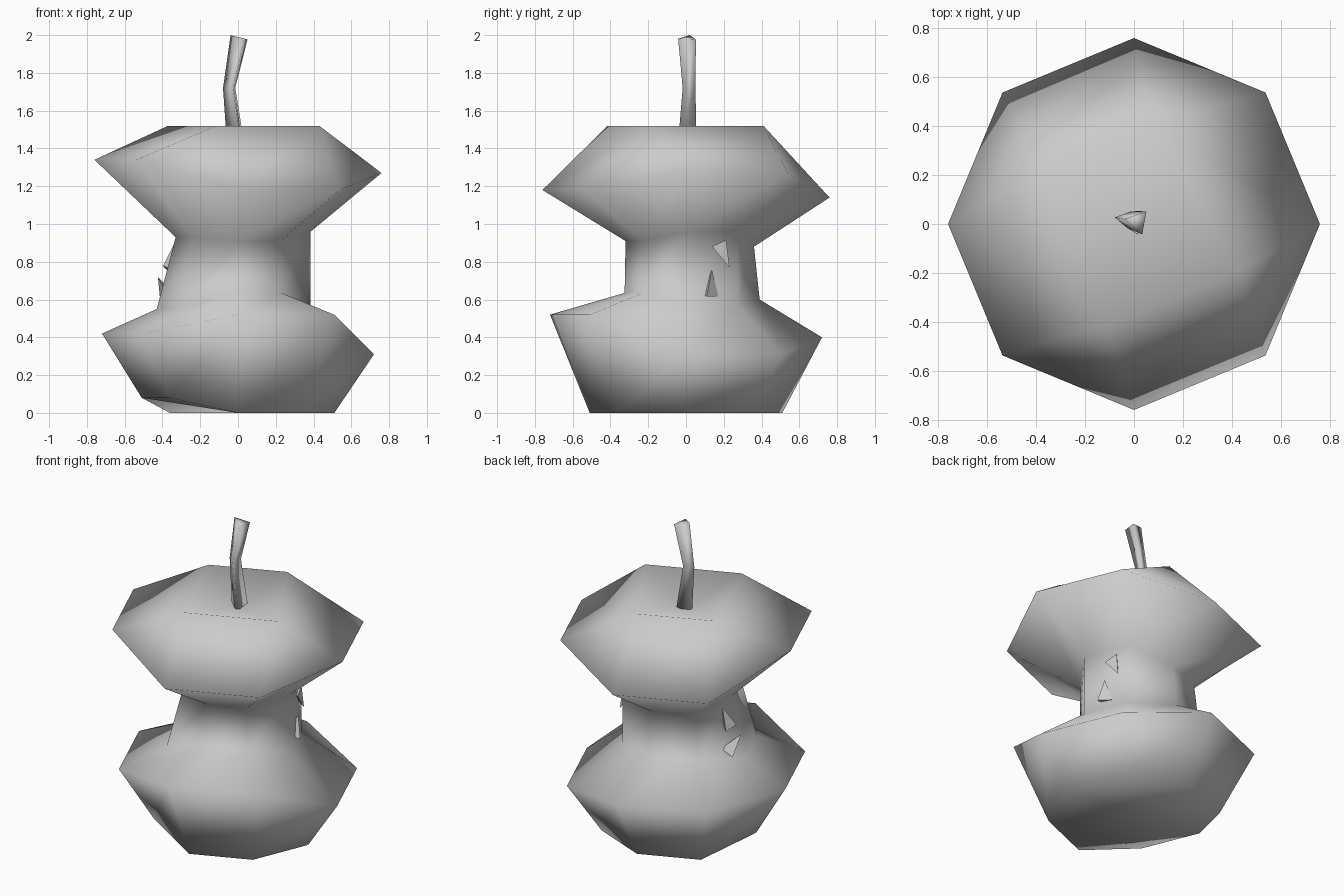
import bpy, bmesh
from math import sin, cos, radians
from mathutils import Vector, Matrix

if "Cube" in bpy.data.objects:
    bpy.data.objects.remove(bpy.data.objects["Cube"])

grey = bpy.data.materials.new("plain_grey")
grey.use_nodes = True
grey.diffuse_color = (0.6, 0.6, 0.6, 1)
grey.node_tree.nodes["Principled BSDF"].inputs["Base Color"].default_value = (0.6, 0.6, 0.6, 1)


def finish(bm, name, smooth=True):
    bmesh.ops.recalc_face_normals(bm, faces=bm.faces)
    for f in bm.faces:
        f.smooth = smooth
    mesh = bpy.data.meshes.new(name)
    bm.to_mesh(mesh)
    bm.free()
    mesh.materials.append(grey)
    obj = bpy.data.objects.new(name, mesh)
    bpy.context.collection.objects.link(obj)
    return obj


def bridge(bm, low, high):
    n = len(low)
    for i in range(n):
        j = (i + 1) % n
        bm.faces.new((low[i], low[j], high[j], high[i]))


# Eaten core: eight-sided rings; each quarter has its own radius and height
RINGS = [
    [(.51, 0), (.51, 0), (.51, .08), (.51, 0)],               # base
    [(.72, .31), (.72, .40), (.72, .42), (.72, .52)],         # lower rim
    [(.385, .57), (.39, .60), (.43, .55), (.325, .635)],      # neck bottom
    [(.385, .96), (.36, .88), (.33, .93), (.32, .91)],        # neck top
    [(.76, 1.27), (.76, 1.14), (.76, 1.34), (.76, 1.18)],     # upper rim
]
bm = bmesh.new()
rings = []
for quarters in RINGS:
    ring = []
    for i in range(8):
        r, z = quarters[i // 2]
        a = radians(45 * i)
        ring.append(bm.verts.new((r * cos(a), r * sin(a), z)))
    rings.append(ring)
for low, high in zip(rings, rings[1:]):
    bridge(bm, low, high)
bm.faces.new(rings[0][::-1])

# Four-cornered top with a dip around the stem
rim = rings[-1]
top = [bm.verts.new((x, y, 1.52)) for x, y in
       ((.43, -.19), (.07, .41), (-.37, .225), (-.115, -.415))]
dip = bm.verts.new((0, 0, 1.42))
for k in range(4):
    nxt = top[(k + 1) % 4]
    a, b, c = rim[2 * k], rim[2 * k + 1], rim[(2 * k + 2) % 8]
    bm.faces.new((a, b, nxt, top[k]))
    bm.faces.new((b, c, nxt))
    bm.faces.new((top[k], nxt, dip))
finish(bm, "fruit_core")

# Bent three-sided stem
bm = bmesh.new()
stem = []
for x, y, z, r, tilt in ((0, .01, 1.40, .058, 0), (-.04, .02, 1.72, .04, 0), (.015, .01, 1.98, .055, -.25)):
    ring = []
    for deg in (50, 170, 290):
        dx, dy = r * cos(radians(deg)), r * sin(radians(deg))
        ring.append(bm.verts.new((x + dx, y + dy, z + tilt * dx + abs(tilt) * .02)))
    stem.append(ring)
bridge(bm, stem[0], stem[1])
bridge(bm, stem[1], stem[2])
bm.faces.new(stem[0][::-1])
bm.faces.new(stem[2])
top_z = max(v.co.z for v in bm.verts)
for v in stem[2]:
    v.co.z += 2 - top_z
finish(bm, "stem")


# Seeds poking out of the neck on both sides
def seed(name, place, direction):
    bm = bmesh.new()
    turn = Vector(direction).to_track_quat('Z', 'Y').to_matrix().to_4x4()
    bmesh.ops.create_cone(bm, cap_ends=True, segments=3, radius1=.05, radius2=0,
                          depth=.14, matrix=Matrix.Translation(place) @ turn)
    finish(bm, name, False)


seed("left_upper_seed", (.31, .20, .83), (.1, .4, -.8))
seed("left_lower_seed", (.335, .13, .69), (.1, .1, 1))
seed("right_upper_seed", (-.35, .09, .83), (.2, .2, 1))
seed("right_lower_seed", (-.395, .06, .66), (-.3, -.3, .6))
